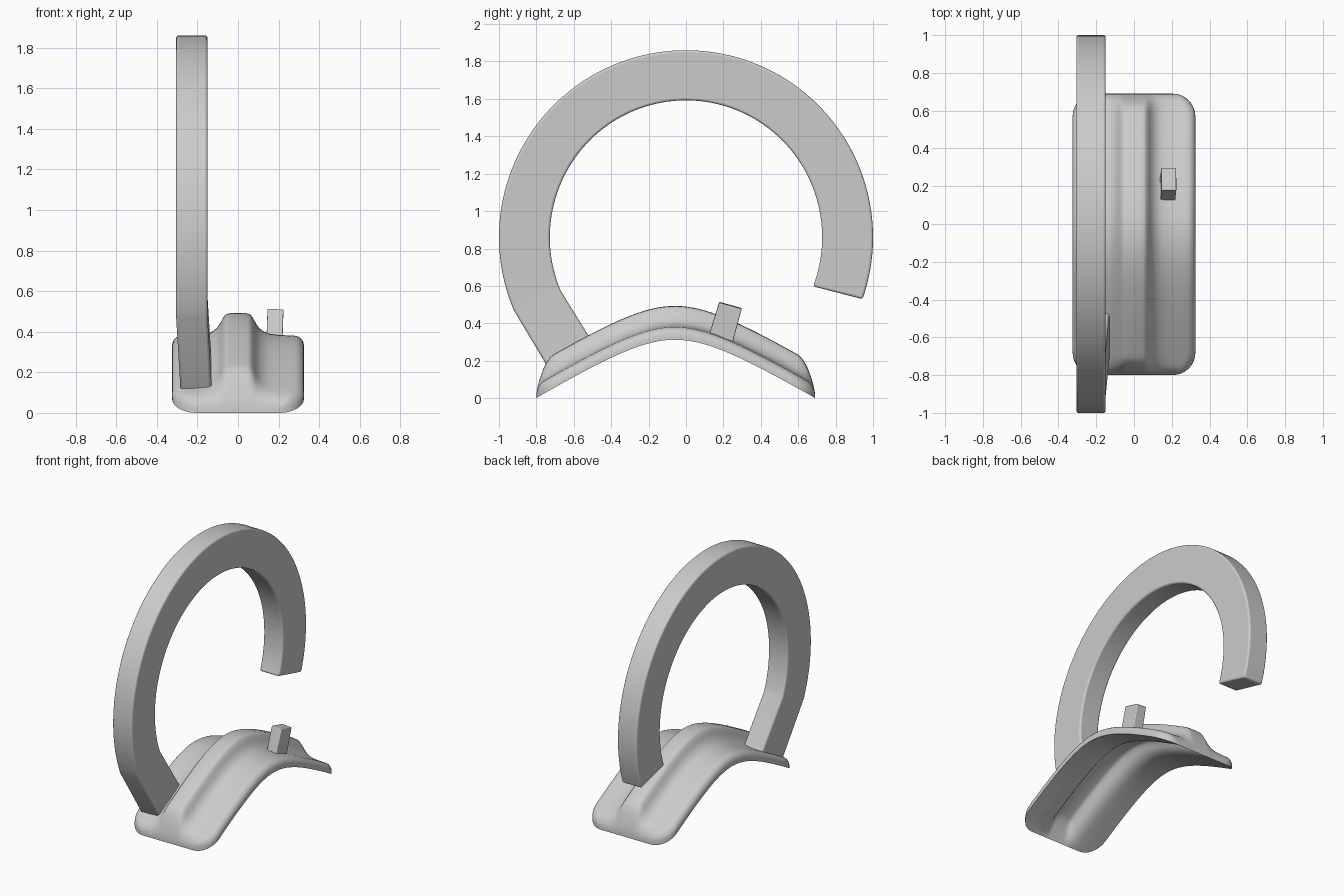
import bpy, bmesh, math

if "Cube" in bpy.data.objects:
    bpy.data.objects.remove(bpy.data.objects["Cube"])


def finish(name, verts, faces, bevel=0.0, angle=40):
    me = bpy.data.meshes.new(name)
    me.from_pydata(verts, [], faces)
    bm = bmesh.new()
    bm.from_mesh(me)
    bmesh.ops.recalc_face_normals(bm, faces=bm.faces)
    bm.to_mesh(me)
    bm.free()
    ob = bpy.data.objects.new(name, me)
    bpy.context.collection.objects.link(ob)
    if bevel:
        m = ob.modifiers.new("soft_edges", 'BEVEL')
        m.width, m.segments = bevel, 3
        m.limit_method, m.angle_limit = 'ANGLE', math.radians(40)
    bpy.ops.object.select_all(action='DESELECT')
    ob.select_set(True)
    bpy.context.view_layer.objects.active = ob
    bpy.ops.object.shade_smooth_by_angle(angle=math.radians(angle))
    return ob


def lerp_table(x, table):
    for (x0, a), (x1, b) in zip(table, table[1:]):
        if x <= x1:
            return a + (b - a) * (x - x0) / (x1 - x0)
    return table[-1][1]


# Arched saddle plate: thin shell with a raised centre ridge and rounded corners
Y0, Y1, PEAK, HALF, R, THICK = -0.80, 0.69, -0.06, 0.325, 0.12, 0.066
RIDGE = [(0, .115), (.045, .113), (.06, .108), (.075, .088), (.09, .06),
         (.105, .04), (.125, .024), (.15, .013), (.2, .006), (.33, 0)]


def arch(y):
    e = 0.4
    d = (y - PEAK) / ((Y1 if y > PEAK else Y0) - PEAK)
    return 0.312 * (1 - (math.hypot(d, e) - e) / (math.hypot(1, e) - e))


def half_width(y):
    d = min(y - Y0, Y1 - y, R)
    return HALF - R + math.sqrt(max(0, R * R - (R - d) ** 2))


ends = [0, .003, .008, .016, .026, .04, .055, .075, .095, .12]
mid = [Y0 + .12 + (Y1 - Y0 - .24) * i / 40 for i in range(1, 40)]
ys = [Y0 + d for d in ends] + mid + [Y1 - d for d in reversed(ends)]
inner = [0, .02, .04, .05, .06, .068, .075, .083, .09, .098, .105, .115, .125, .137, .15, .175]
outer = [0, .2, .4, .55, .68, .78, .87, .94, .98, 1]


def columns(w):
    half = inner + [0.195 + (w - 0.195) * s for s in outer]
    return [-x for x in reversed(half[1:])] + half


top, bottom = [], []
for y in ys:
    w = half_width(y)
    dy = min(y - Y0, Y1 - y)
    fade = math.sin(math.pi / 2 * min(1, dy / 0.09))
    for x in columns(w):
        d = min(1, min(dy, w - abs(x)) / 0.045)
        rim = 0.3 + 0.7 * math.sqrt(max(0, 1 - (1 - d) ** 2))
        ridge = lerp_table(abs(x), RIDGE) * fade
        z = arch(y)
        top.append((x, y, z + THICK * rim + ridge))
        bottom.append((x, y, z + 0.9 * ridge))
nc, nr = len(columns(HALF)), len(ys)
off = nc * nr
faces = []
for j in range(nr - 1):
    for i in range(nc - 1):
        a = j * nc + i
        q = (a, a + 1, a + nc + 1, a + nc)
        faces += [q, tuple(v + off for v in reversed(q))]
loop = ([i for i in range(nc)] + [j * nc + nc - 1 for j in range(1, nr)]
        + [(nr - 1) * nc + i for i in range(nc - 2, -1, -1)]
        + [j * nc for j in range(nr - 2, 0, -1)])
faces += [(a, a + off, b + off, b) for a, b in zip(loop, loop[1:] + loop[:1])]
finish("saddle_plate", top + bottom, faces, angle=50)

# Open ring with a straight foot that leans into the plate
CZ, N = 0.86, 96
sections = []
for i in range(N + 1):
    t = i / N
    ao = math.radians(-19.3 + 222.3 * t)
    ai = math.radians(-21 + 224 * t)
    sections.append((math.cos(ao), CZ + math.sin(ao),
                     0.728 * math.cos(ai), CZ + 0.732 * math.sin(ai), 0.0))
sections.append((-0.70, 0.10, -0.45, 0.22, 0.022))
verts, faces = [], []
for yo, zo, yi, zi, dx in sections:
    verts += [(-0.305 + dx, yo, zo), (-0.15 + dx, yo, zo),
              (-0.15 + dx, yi, zi), (-0.305 + dx, yi, zi)]
for j in range(len(sections) - 1):
    for k in range(4):
        a, b = j * 4 + k, j * 4 + (k + 1) % 4
        faces.append((a, b, b + 4, a + 4))
last = len(verts) - 4
faces += [(3, 2, 1, 0), (last, last + 1, last + 2, last + 3)]
finish("open_ring", verts, faces, bevel=0.012)

# Small tilted peg on the flange
side = [(0.115, 0.315), (0.245, 0.285), (0.298, 0.482), (0.178, 0.515)]
verts = [(x + 0.035 * (z - 0.3), y, z - 0.06 * (x - 0.14))
         for x in (0.138, 0.217) for y, z in side]
faces = [(0, 1, 2, 3), (7, 6, 5, 4)] + [(k, (k + 1) % 4, (k + 1) % 4 + 4, k + 4) for k in range(4)]
finish("peg", verts, faces, bevel=0.006)
